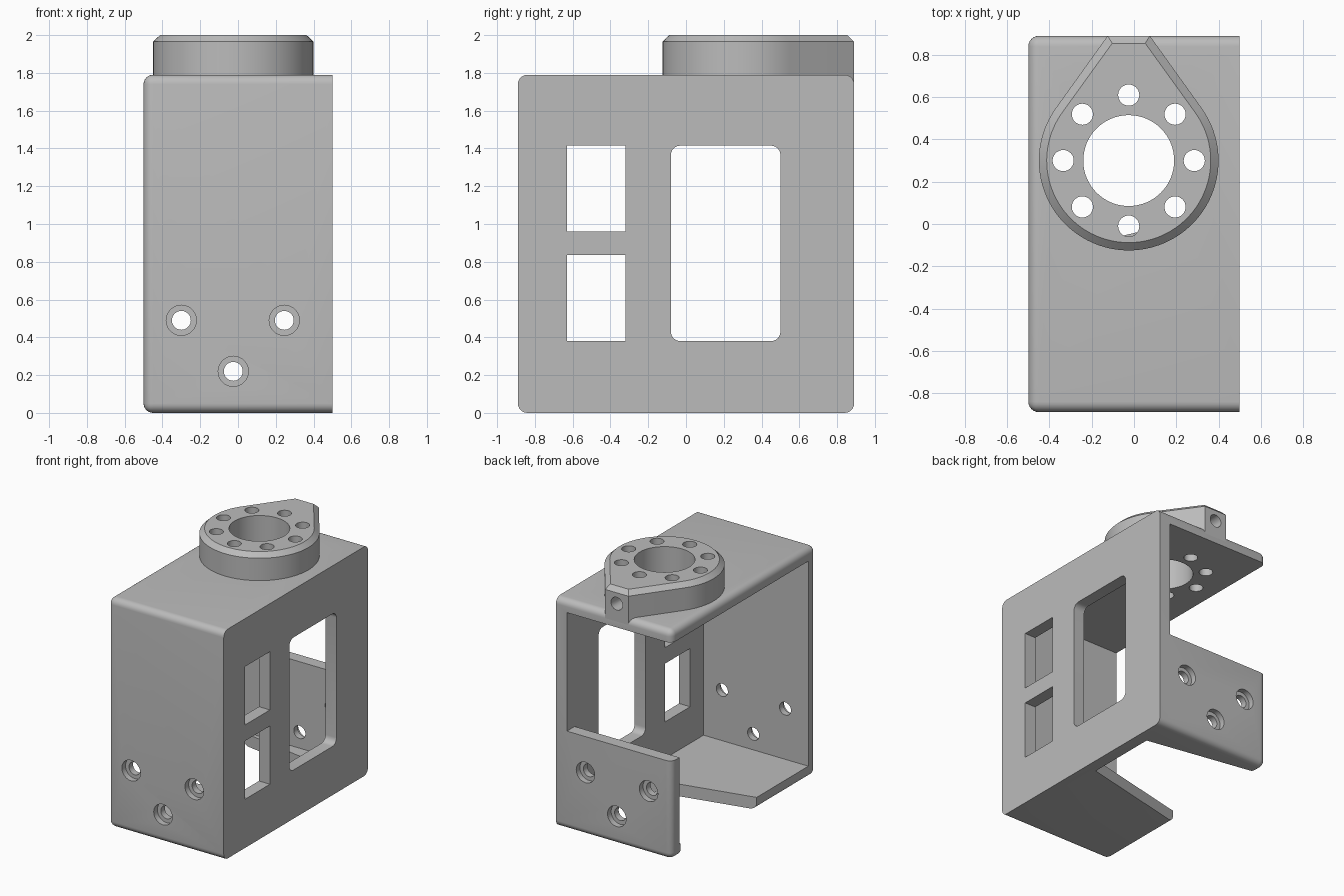
import bpy, bmesh, math
from mathutils import Matrix

if "Cube" in bpy.data.objects:
    bpy.data.objects.remove(bpy.data.objects["Cube"])

grey = bpy.data.materials.new("plain grey")
grey.use_nodes = True
colour = (0.5, 0.5, 0.5, 1)
grey.diffuse_color = colour
grey.node_tree.nodes["Principled BSDF"].inputs["Base Color"].default_value = colour

HALF_X, HALF_Y, HEIGHT, WALL, ROUND = 0.5, 0.89, 1.79, 0.095, 0.05
INNER_X, INNER_Y = HALF_X - WALL, HALF_Y - WALL
CX, CY = -0.025, 0.3        # centre of the mounting ring


def finish(bm, name):
    bmesh.ops.recalc_face_normals(bm, faces=bm.faces)
    mesh = bpy.data.meshes.new(name)
    bm.to_mesh(mesh)
    bm.free()
    obj = bpy.data.objects.new(name, mesh)
    bpy.context.collection.objects.link(obj)
    mesh.materials.append(grey)
    return obj


def box_mesh(x, y, z):
    bm = bmesh.new()
    bmesh.ops.create_cube(bm, size=1)
    for v in bm.verts:
        v.co = [lo + (c + 0.5) * (hi - lo) for c, (lo, hi) in zip(v.co, (x, y, z))]
    return bm


def box(name, x, y, z, radius=0):
    """Box, with its edges along x rounded when a radius is given."""
    bm = box_mesh(x, y, z)
    if radius:
        edges = [e for e in bm.edges if abs(e.verts[0].co.x - e.verts[1].co.x) > 0.01]
        bmesh.ops.bevel(bm, geom=edges, offset=radius, segments=6, profile=0.5, affect='EDGES')
    return finish(bm, name)


def rod(name, centre, radius, length, axis='Z', sides=32):
    bm = bmesh.new()
    turn = Matrix.Rotation(math.pi / 2, 4, 'X') if axis == 'Y' else Matrix()
    bmesh.ops.create_cone(bm, cap_ends=True, segments=sides, radius1=radius, radius2=radius,
                          depth=length, matrix=Matrix.Translation(centre) @ turn)
    return finish(bm, name)


def loft(name, rings):
    """Solid through stacked rings of equal point count."""
    bm = bmesh.new()
    loops = [[bm.verts.new(p) for p in ring] for ring in rings]
    bm.faces.new(loops[0])
    bm.faces.new(loops[-1])
    n = len(loops[0])
    for a, b in zip(loops, loops[1:]):
        for i in range(n):
            bm.faces.new((a[i], a[(i + 1) % n], b[(i + 1) % n], b[i]))
    return finish(bm, name)


def cut(obj, cutters):
    for c in cutters:
        c.hide_render = True
        mod = obj.modifiers.new("cut", 'BOOLEAN')
        mod.operation, mod.solver, mod.object = 'DIFFERENCE', 'EXACT', c
    bpy.context.view_layer.update()
    graph = bpy.context.evaluated_depsgraph_get()
    mesh = bpy.data.meshes.new_from_object(obj.evaluated_get(graph))
    obj.modifiers.clear()
    obj.data = mesh


def smooth(obj):
    bpy.ops.object.select_all(action='DESELECT')
    obj.select_set(True)
    bpy.context.view_layer.objects.active = obj
    bpy.ops.object.shade_smooth_by_angle(angle=math.radians(30))


# Housing block: all edges rounded except those around the flat side plate
bm = box_mesh((-HALF_X, HALF_X), (-HALF_Y, HALF_Y), (0, HEIGHT))
soft = [e for e in bm.edges if min(v.co.x for v in e.verts) < 0]
bmesh.ops.bevel(bm, geom=soft, offset=ROUND, segments=6, profile=0.5, affect='EDGES')
housing = finish(bm, "housing")

# Hollow, rear opening above the low back wall, and side windows
cutters = [
    box("hollow", (-1, INNER_X), (-INNER_Y, INNER_Y), (WALL, HEIGHT - WALL)),
    box("rear_opening", (-1, INNER_X), (0.6, 1.2), (0.77, HEIGHT - WALL)),
    box("large_window", (0.3, 0.7), (-0.08, 0.5), (0.38, 1.415), ROUND),
    box("lower_window", (0.3, 0.7), (-0.63, -0.32), (0.38, 0.835)),
    box("upper_window", (0.3, 0.7), (-0.63, -0.32), (0.96, 1.415)),
]

# Tapered notch in the floor
notch = [(INNER_X, 0.05), (INNER_X, 0.625), (-0.6, 0.8), (-0.6, -0.18)]
cutters.append(loft("floor_notch", [[(x, y, z) for x, y in notch] for z in (-0.1, 0.2)]))

# Counterbored screw holes through the front and back walls
for x, z in ((-0.3, 0.49), (0.245, 0.49), (CX, 0.22)):
    for side in (-1, 1):
        cutters.append(rod("screw_hole", (x, side * HALF_Y, z), 0.05, 0.4, 'Y'))
        cutters.append(rod("counterbore", (x, side * HALF_Y, z), 0.08, 0.09, 'Y'))

# Central bore and ring of holes, shared by the roof and the mounting ring
bores = [rod("central_bore", (CX, CY, 1.85), 0.215, 0.6, sides=64)]
for k in range(8):
    a = k * math.pi / 4
    bores.append(rod("ring_hole", (CX + 0.31 * math.cos(a), CY + 0.31 * math.sin(a), 1.85), 0.05, 0.6))


def teardrop(radius, tip_y, half, z):
    """Circle with tangent lines running to a blunt tip."""
    dy = tip_y - CY
    start = math.atan2(dy, half) - math.acos(radius / math.hypot(half, dy))
    sweep, steps = math.pi + 2 * start, 64
    pts = [(CX + half, tip_y, z)]
    for i in range(steps + 1):
        a = start - sweep * i / steps
        pts.append((CX + radius * math.cos(a), CY + radius * math.sin(a), z))
    return pts + [(CX - half, tip_y, z)]


# Mounting ring with a chamfered top and a cross hole in its tip
ring = loft("mounting_ring", [teardrop(0.425, HALF_Y, 0.1, 1.74),
                              teardrop(0.425, HALF_Y, 0.1, 1.965),
                              teardrop(0.388, 0.855, 0.078, 2.0)])
cross = rod("cross_hole", (CX, 0.8, 1.88), 0.05, 0.38, 'Y')

cut(housing, cutters + bores)
cut(ring, bores + [cross])
for c in cutters + bores + [cross]:
    bpy.data.objects.remove(c)
for obj in (housing, ring):
    smooth(obj)
